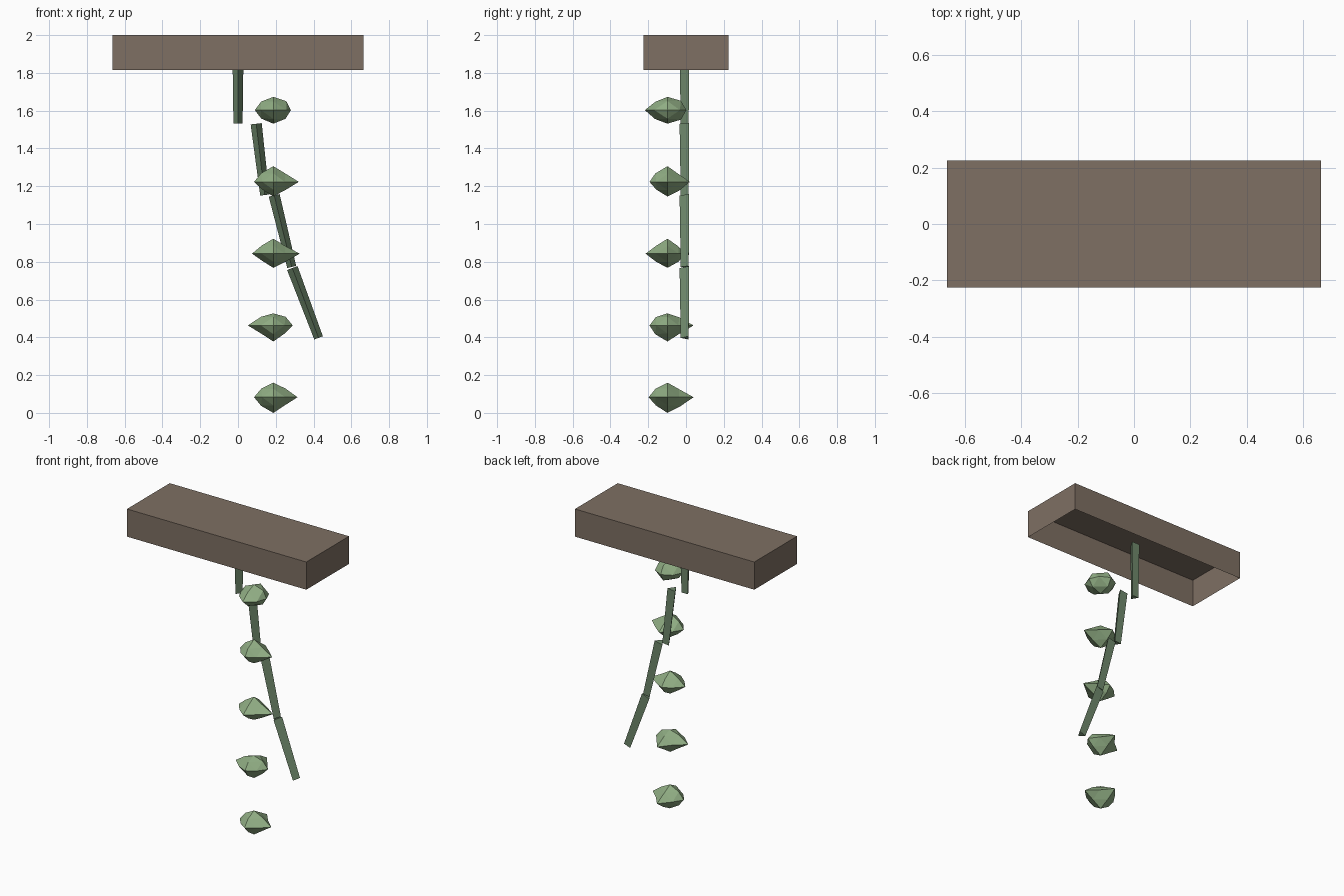
import bpy, random
from math import sin, cos, pi
from mathutils import Vector, Matrix

if "Cube" in bpy.data.objects:
    bpy.data.objects.remove(bpy.data.objects["Cube"])

random.seed(4)


def material(name, rgb):
    m = bpy.data.materials.new(name)
    m.diffuse_color = (*rgb, 1)
    m.use_nodes = True
    m.node_tree.nodes["Principled BSDF"].inputs["Base Color"].default_value = m.diffuse_color
    return m


def make(name, verts, faces, mat):
    me = bpy.data.meshes.new(name)
    me.from_pydata(verts, [], faces)
    me.materials.append(mat)
    ob = bpy.data.objects.new(name, me)
    bpy.context.collection.objects.link(ob)
    return ob


BROWN = material("planter_brown", (0.21, 0.16, 0.125))
STEM = material("stem_green", (0.16, 0.25, 0.15))
LEAF = material("leaf_green", (0.28, 0.42, 0.23))

# Shallow planter shell, open underneath
X, Y, Z0, Z1 = 0.664, 0.226, 1.815, 2.0
corners = [(-X, -Y), (X, -Y), (X, Y), (-X, Y)]
box = [(x, y, Z0) for x, y in corners] + [(x, y, Z1) for x, y in corners]
walls = [(i, (i + 1) % 4, 4 + (i + 1) % 4, 4 + i) for i in range(4)]
make("planter", box, walls + [(4, 5, 6, 7)], BROWN)


# Three-sided tapered vine segments, each leaning further out
def vine_segment(name, x, z, tilt, length):
    verts = []
    for r, h in ((0.028, -length / 2), (0.034, length / 2)):
        for k in range(3):
            a = -pi / 2 + k * 2 * pi / 3
            verts.append((r * cos(a), r * sin(a), h))
    faces = [(k, (k + 1) % 3, 3 + (k + 1) % 3, 3 + k) for k in range(3)]
    ob = make(name, verts, faces + [(2, 1, 0), (3, 4, 5)], STEM)
    ob.matrix_world = Matrix.Translation((x, 0, z)) @ Matrix.Rotation(-tilt, 4, 'Y')


for i, length in enumerate((0.38, 0.38, 0.39, 0.395)):
    vine_segment(f"vine_{i + 1}", 0.119 * i, 1.722 - 0.38 * i, 0.12 * i, length)


# Leaf clump: once-divided octahedron with uneven points
# reach = distances of the -x, +x, -y, +y, -z, +z points
def leaf_clump(name, z, reach, mid):
    verts, index, faces = [], {}, []

    def vert(*axes):
        key = tuple(sorted(axes))
        if key not in index:
            d = Vector()
            for axis, s in key:
                d[axis] += s
            if len(key) == 1:
                axis, s = key[0]
                d *= reach[2 * axis + (s > 0)]
            else:
                d = d.normalized() * 0.11 * mid * random.uniform(0.93, 1.07)
                d.z *= 0.7
            index[key] = len(verts)
            verts.append(d)
        return index[key]

    for sx in (-1, 1):
        for sy in (-1, 1):
            for sz in (-1, 1):
                a, b, c = (0, sx), (1, sy), (2, sz)
                tris = [(vert(a), vert(a, b), vert(a, c)),
                        (vert(b), vert(b, c), vert(a, b)),
                        (vert(c), vert(a, c), vert(b, c)),
                        (vert(a, b), vert(b, c), vert(a, c))]
                faces += tris if sx * sy * sz > 0 else [t[::-1] for t in tris]
    make(name, verts, faces, LEAF).location = (0.187, -0.098, z)


clumps = [((0.098, 0.093, 0.12, 0.10, 0.072, 0.070), 0.87),
          ((0.102, 0.135, 0.095, 0.118, 0.077, 0.083), 0.79),
          ((0.113, 0.140, 0.116, 0.09, 0.075, 0.079), 0.77),
          ((0.135, 0.103, 0.095, 0.138, 0.085, 0.064), 0.80),
          ((0.102, 0.128, 0.10, 0.138, 0.083, 0.077), 0.82)]
for i, (reach, mid) in enumerate(clumps):
    leaf_clump(f"leaf_clump_{i + 1}", 1.603 - 0.38 * i, reach, mid)
